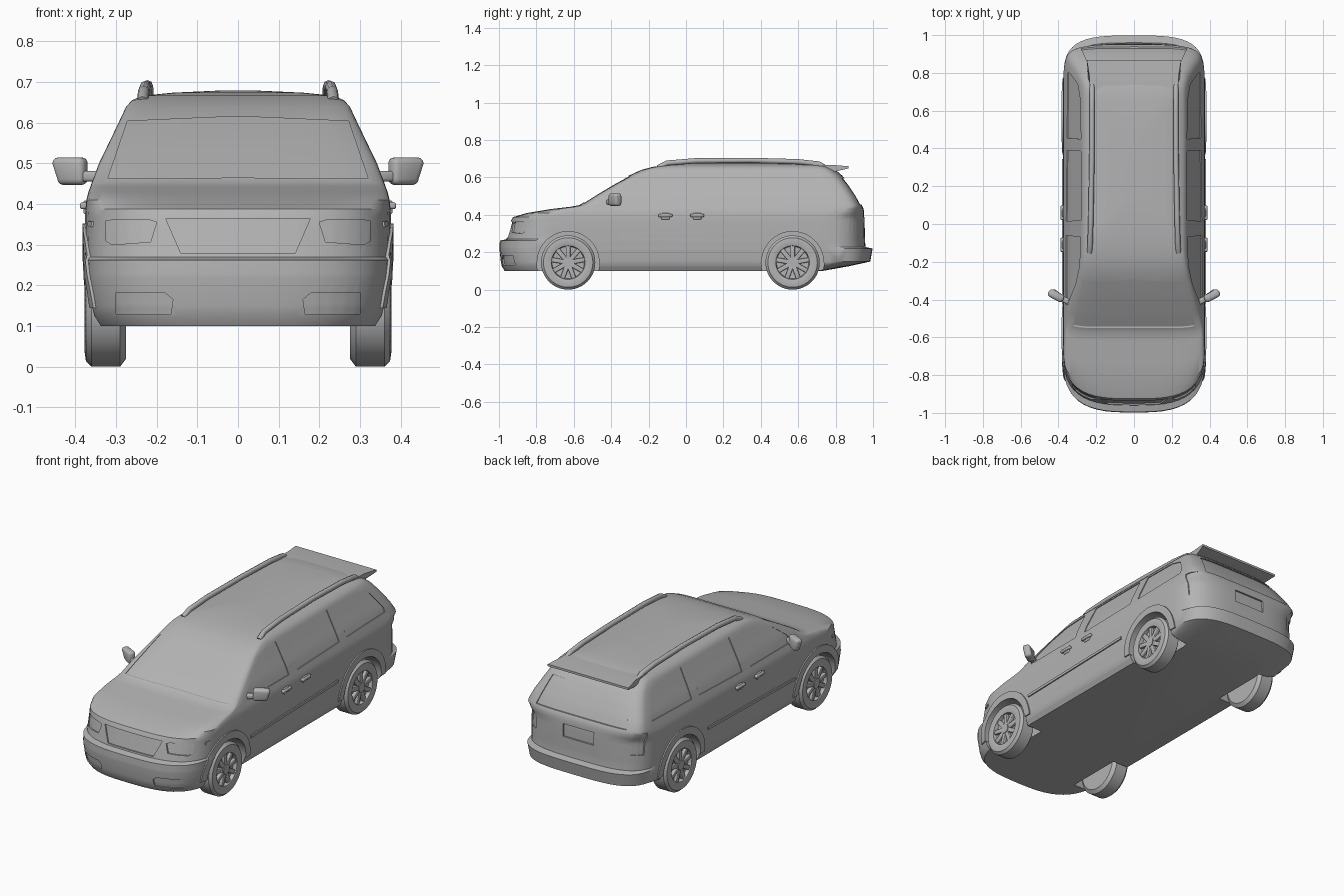
import bpy, bmesh, math
from mathutils import Vector, Matrix
from mathutils.bvhtree import BVHTree

cube = bpy.data.objects.get("Cube")
if cube:
    bpy.data.objects.remove(cube)

grey = bpy.data.materials.new("plain_grey")
grey.use_nodes = True
COLOUR = (0.45, 0.45, 0.45, 1)
grey.diffuse_color = COLOUR
grey.node_tree.nodes["Principled BSDF"].inputs["Base Color"].default_value = COLOUR
parts = []


def add_object(name, data):
    data.materials.append(grey)
    obj = bpy.data.objects.new(name, data)
    bpy.context.collection.objects.link(obj)
    parts.append(obj)
    return obj


def finish(bm, name):
    bmesh.ops.remove_doubles(bm, verts=bm.verts, dist=0.0001)
    bmesh.ops.recalc_face_normals(bm, faces=bm.faces)
    mesh = bpy.data.meshes.new(name)
    bm.to_mesh(mesh)
    bm.free()
    return add_object(name, mesh)


def add_box(bm, centre, size, turn=Matrix(), bevel=0):
    matrix = Matrix.Translation(centre) @ turn @ Matrix.Diagonal((*size, 1))
    verts = bmesh.ops.create_cube(bm, size=1, matrix=matrix)["verts"]
    if bevel:
        edges = list({e for v in verts for e in v.link_edges})
        bmesh.ops.bevel(bm, geom=edges, offset=bevel, segments=3, profile=0.5, affect='EDGES')


# Body: stacked outlines given as height, front, back, half width
LAYERS = [
    (.10, -.97, .73, .345), (.125, -.985, .87, .36), (.15, -.99, .985, .366),
    (.22, -.998, .998, .373), (.228, -.998, .96, .373), (.262, -.995, .957, .375),
    (.27, -.96, .957, .375), (.33, -.945, .956, .376), (.37, -.935, .955, .376),
    (.388, -.925, .954, .375), (.41, -.85, .952, .373), (.43, -.73, .95, .368),
    (.443, -.62, .945, .363), (.452, -.57, .94, .36), (.50, -.495, .915, .342),
    (.56, -.395, .875, .313), (.61, -.305, .835, .289), (.64, -.24, .80, .275),
    (.656, -.18, .775, .26), (.667, -.11, .74, .23), (.674, -.02, .66, .16),
    (.679, .1, .5, .05)]


def corner(width, depth, power, steps=12):
    """Quarter of a squared ellipse, as (x, inset from the end) pairs."""
    angles = [math.pi / 2 * i / steps for i in range(steps + 1)]
    return [(width * math.sin(a) ** (2 / power),
             depth * (1 - max(math.cos(a), 0) ** (2 / power))) for a in angles]


def outline(z, front, back, width):
    blend = min(max((z - .385) / .065, 0), 1)
    nose = corner(width, .3 - .2 * blend, 3 + 3 * blend)
    tail = corner(width, .25 - .13 * blend, 3.5 + blend)
    half = [(x, front + d) for x, d in nose] + [(x, back - d) for x, d in reversed(tail)]
    ring = half + [(-x, y) for x, y in reversed(half[1:-1])]
    return [(x, y, z) for x, y in ring]


bm = bmesh.new()
rings = [[bm.verts.new(p) for p in outline(*layer)] for layer in LAYERS]
for low, high in zip(rings, rings[1:]):
    for i in range(len(low)):
        j = (i + 1) % len(low)
        bm.faces.new((low[i], low[j], high[j], high[i]))
bm.faces.new(rings[0])
bm.faces.new(rings[-1])
body = finish(bm, "body")
surface = BVHTree.FromPolygons([v.co for v in body.data.vertices],
                               [p.vertices for p in body.data.polygons])


def sample(line, t):
    i = min(int(t * (len(line) - 1)), len(line) - 2)
    return Vector(line[i]).lerp(Vector(line[i + 1]), t * (len(line) - 1) - i)


def panel(bm, low, high, axis, side, out, depth, cols=24, rows=8):
    """Solid patch between two edge lines, wrapped onto the body from one side."""
    aim = Vector((side, 0, 0)) if axis == "x" else Vector((0, side, 0))
    skins = [[], []]
    for r in range(rows + 1):
        for c in range(cols + 1):
            a, b = sample(low, c / cols).lerp(sample(high, c / cols), r / rows)
            start = Vector((0, a, b)) if axis == "x" else Vector((a, 0, b))
            hit = surface.ray_cast(start + aim * 3, -aim)[0]
            if hit is None:
                hit = surface.find_nearest(start + aim)[0]
            skins[0].append(bm.verts.new(hit + aim * out))
            skins[1].append(bm.verts.new(hit - aim * depth))
    n = cols + 1
    top, bottom = skins
    faces = []
    for r in range(rows):
        for c in range(cols):
            quad = (r * n + c, r * n + c + 1, (r + 1) * n + c + 1, (r + 1) * n + c)
            faces.append(bm.faces.new([top[q] for q in quad]))
            faces.append(bm.faces.new([bottom[q] for q in reversed(quad)]))
    rim = (list(range(n)) + [r * n + cols for r in range(1, rows + 1)]
           + [rows * n + c for c in range(cols - 1, -1, -1)]
           + [r * n for r in range(rows - 1, 0, -1)])
    for i, j in zip(rim, rim[1:] + rim[:1]):
        faces.append(bm.faces.new((top[j], top[i], bottom[i], bottom[j])))


# Recesses: glass, lamps, grille, plate and wheel wells
WHEELS = {"front": -.63, "rear": .57}
HUB = .145
SIDE_WINDOWS = [
    ([(-.43, .455), (-.06, .455)], [(-.4, .5), (-.32, .565), (-.22, .61), (-.07, .625)]),
    ([(.015, .455), (.39, .465)], [(.02, .628), (.385, .628)]),
    ([(.455, .467), (.8, .475)], [(.45, .626), (.65, .622), (.74, .59), (.8, .5)])]
HEADLAMP = ([(.215, .307), (.31, .3), (.325, .31)], [(.2, .355), (.22, .362), (.325, .36)])
FOG_LAMP = ([(.165, .13), (.3, .13)], [(.16, .165), (.18, .182), (.3, .182)])
cut = bmesh.new()
for s in (-1, 1):
    for low, high in SIDE_WINDOWS:
        panel(cut, low, high, "x", s, .02, .005)
    for low, high in (HEADLAMP, FOG_LAMP):
        panel(cut, [(s * x, z) for x, z in low], [(s * x, z) for x, z in high],
              "y", -1, .02, .008)
    panel(cut, [(.87, .31), (.925, .315)], [(.86, .435), (.92, .44)], "x", s, .02, .006)
    for y in WHEELS.values():
        bmesh.ops.create_cone(cut, cap_ends=True, segments=48, radius1=.168, radius2=.168,
                              depth=.2, matrix=Matrix.Translation((s * .35, y, HUB))
                              @ Matrix.Rotation(math.pi / 2, 4, 'Y'))
panel(cut, [(-.32, .463), (0, .465), (.32, .463)], [(-.272, .604), (0, .616), (.272, .604)],
      "y", -1, .03, .008)
panel(cut, [(-.14, .278), (.14, .278)], [(-.178, .365), (.178, .365)], "y", -1, .02, .008)
panel(cut, [(-.28, .455), (.28, .455)], [(-.24, .595), (.24, .595)], "y", 1, .03, .008)
panel(cut, [(-.095, .33), (.095, .33)], [(-.095, .4), (.095, .4)], "y", 1, .02, .01)
cutter = finish(cut, "recess_cutter")
cutter.hide_render = True
modifier = body.modifiers.new("recesses", 'BOOLEAN')
modifier.operation = 'DIFFERENCE'
modifier.solver = 'EXACT'
modifier.object = cutter
graph = bpy.context.evaluated_depsgraph_get()
carved = bpy.data.meshes.new_from_object(body.evaluated_get(graph))
body.modifiers.clear()
body.data = carved
parts.remove(cutter)
bpy.data.objects.remove(cutter)


def arc(y, radius):
    return [(y - radius * math.cos(math.pi * i / 24), HUB + radius * math.sin(math.pi * i / 24))
            for i in range(25)]


TYRE = [(.275, 0), (.275, .125), (.29, .145), (.36, .145), (.374, .132), (.377, .11),
        (.372, .09), (.352, .086), (.347, 0)]
for s, label in ((-1, "right"), (1, "left")):
    for end, y in WHEELS.items():
        # Wheel arch trim
        bm = bmesh.new()
        panel(bm, arc(y, .166), arc(y, .207), "x", s, .007, .012, cols=32, rows=3)
        finish(bm, f"{end}_{label}_arch_trim")
        # Tyre with dished rim
        bm = bmesh.new()
        verts = [bm.verts.new((s * x, y, HUB + r)) for x, r in TYRE]
        edges = [bm.edges.new(pair) for pair in zip(verts, verts[1:])]
        bmesh.ops.spin(bm, geom=verts + edges, cent=(0, y, HUB), axis=(1, 0, 0),
                       angle=math.tau, steps=48)
        finish(bm, f"{end}_{label}_tyre")
        # Spokes and hub cap
        bm = bmesh.new()
        for i in range(9):
            turn = Matrix.Rotation(math.tau * i / 9, 4, 'X')
            centre = Vector((s * .357, y, HUB)) + turn @ Vector((0, 0, .052))
            add_box(bm, centre, (.02, .025, .076), turn, .004)
        bmesh.ops.create_cone(bm, cap_ends=True, segments=24, radius1=.027, radius2=.027,
                              depth=.028, matrix=Matrix.Translation((s * .357, y, HUB))
                              @ Matrix.Rotation(math.pi / 2, 4, 'Y'))
        finish(bm, f"{end}_{label}_spokes")
    # Side moulding, door handles and marker lamp
    bm = bmesh.new()
    panel(bm, [(-.425, .245), (.345, .262)], [(-.425, .259), (.345, .276)], "x", s, .007, .01, rows=2)
    finish(bm, f"{label}_side_moulding")
    bm = bmesh.new()
    for y in (-.11, .06):
        add_box(bm, (s * .378, y, .396), (.022, .075, .017), bevel=.006)
        add_box(bm, (s * .374, y, .392), (.012, .045, .034), bevel=.005)
    finish(bm, f"{label}_door_handles")
    bm = bmesh.new()
    panel(bm, [(-.8, .344), (-.77, .346)], [(-.8, .357), (-.77, .358)], "x", s, .005, .01, 4, 2)
    finish(bm, f"{label}_marker_lamp")
    # Door mirror: swept-back housing on a short stalk
    bm = bmesh.new()
    turn = Matrix.Rotation(s * math.radians(28), 4, 'Z')
    add_box(bm, (s * .413, -.38, .481), (.088, .042, .068), turn, .015)
    for v in bm.verts:
        if v.co.z < .48 and abs(v.co.x) > .41:
            v.co.x -= s * .012
    add_box(bm, (s * .36, -.405, .468), (.06, .03, .026), turn, .008)
    finish(bm, f"{label}_mirror")
    # Roof rail
    path = bpy.data.curves.new(f"{label}_roof_rail", 'CURVE')
    path.dimensions = '3D'
    path.bevel_depth = .014
    path.bevel_resolution = 2
    path.use_fill_caps = True
    spline = path.splines.new('POLY')
    points = [(.235, -.15, .652), (.232, -.1, .677), (.228, .05, .689), (.223, .35, .691),
              (.222, .6, .684), (.222, .71, .672), (.222, .75, .648)]
    spline.points.add(len(points) - 1)
    for point, (x, y, z) in zip(spline.points, points):
        point.co = (s * x, y, z, 1)
    add_object(f"{label}_roof_rail", path)

# Rear spoiler
bm = bmesh.new()
profile = [(.68, .668), (.78, .667), (.868, .66), (.868, .648), (.8, .632), (.68, .64)]
ends = [[bm.verts.new((s * (.25 if y > .8 else .235), y, z)) for y, z in profile] for s in (-1, 1)]
for end in ends:
    bm.faces.new(end)
for i in range(len(profile)):
    j = (i + 1) % len(profile)
    bm.faces.new((ends[0][i], ends[0][j], ends[1][j], ends[1][i]))
finish(bm, "rear_spoiler")

# Smooth shading with sharp creases kept
bpy.ops.object.select_all(action='DESELECT')
for obj in parts:
    if obj.type == 'MESH':
        obj.select_set(True)
bpy.context.view_layer.objects.active = body
bpy.ops.object.shade_smooth_by_angle(angle=math.radians(30))
